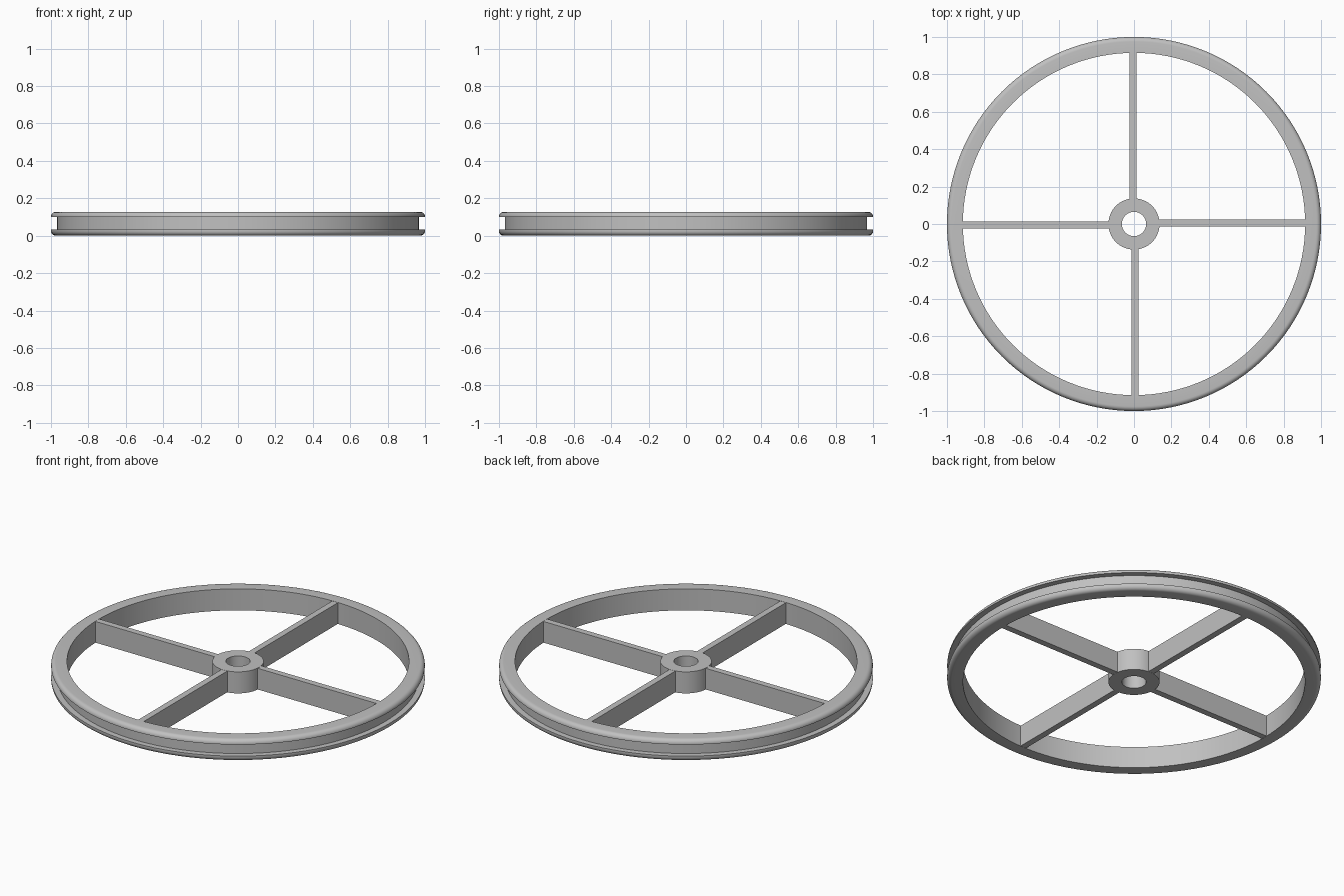
import bpy, bmesh, math
from mathutils import Matrix

cube = bpy.data.objects.get("Cube")
if cube:
    bpy.data.objects.remove(cube)

HEIGHT = 0.127
FILLET = 0.025

grey = bpy.data.materials.new("grey_metal")
grey.use_nodes = True
colour = (0.53, 0.53, 0.53, 1)
grey.diffuse_color = colour
grey.node_tree.nodes["Principled BSDF"].inputs["Base Color"].default_value = colour


def finish(bm, name):
    bmesh.ops.recalc_face_normals(bm, faces=bm.faces)
    mesh = bpy.data.meshes.new(name)
    bm.to_mesh(mesh)
    bm.free()
    mesh.materials.append(grey)
    obj = bpy.data.objects.new(name, mesh)
    bpy.context.collection.objects.link(obj)
    return obj


def lathe(name, profile, segments):
    """Revolve a closed (radius, z) profile around the z axis."""
    bm = bmesh.new()
    verts = [bm.verts.new((r, 0, z)) for r, z in profile]
    edges = [bm.edges.new((verts[i - 1], verts[i])) for i in range(len(verts))]
    bmesh.ops.spin(bm, geom=verts + edges, cent=(0, 0, 0), axis=(0, 0, 1),
                   angle=math.tau, steps=segments, use_merge=True)
    bmesh.ops.remove_doubles(bm, verts=bm.verts, dist=1e-5)
    obj = finish(bm, name)
    bpy.ops.object.select_all(action="DESELECT")
    obj.select_set(True)
    bpy.context.view_layer.objects.active = obj
    bpy.ops.object.shade_smooth_by_angle(angle=math.radians(30))
    return obj


def fillet(z, start):
    """Quarter round on the outer edge of a flange."""
    return [(1 - FILLET + FILLET * math.cos(math.radians(a)),
             z + FILLET * math.sin(math.radians(a)))
            for a in range(start, start + 91, 15)]


# Grooved rim with rounded flanges
rim_profile = [(0.915, HEIGHT), (0.915, 0)]
rim_profile += fillet(FILLET, -90)
rim_profile += [(1, 0.032), (0.967, 0.032), (0.967, 0.1), (1, 0.1)]
rim_profile += fillet(HEIGHT - FILLET, 0)
lathe("rim", rim_profile, 128)

# Hub with a bore
lathe("hub", [(0.065, 0), (0.137, 0), (0.137, HEIGHT), (0.065, HEIGHT)], 64)

# Four spokes, each set slightly to one side of the centre line
for i, side in enumerate(("left", "back", "right", "front")):
    bm = bmesh.new()
    bmesh.ops.create_cube(bm, size=1)
    bmesh.ops.scale(bm, vec=(0.8, 0.037, HEIGHT - 0.002), verts=bm.verts)
    bmesh.ops.translate(bm, vec=(0.525, 0.006, HEIGHT / 2), verts=bm.verts)
    bmesh.ops.rotate(bm, verts=bm.verts, cent=(0, 0, 0),
                     matrix=Matrix.Rotation(i * math.pi / 2, 3, "Z"))
    finish(bm, side + "_spoke")
